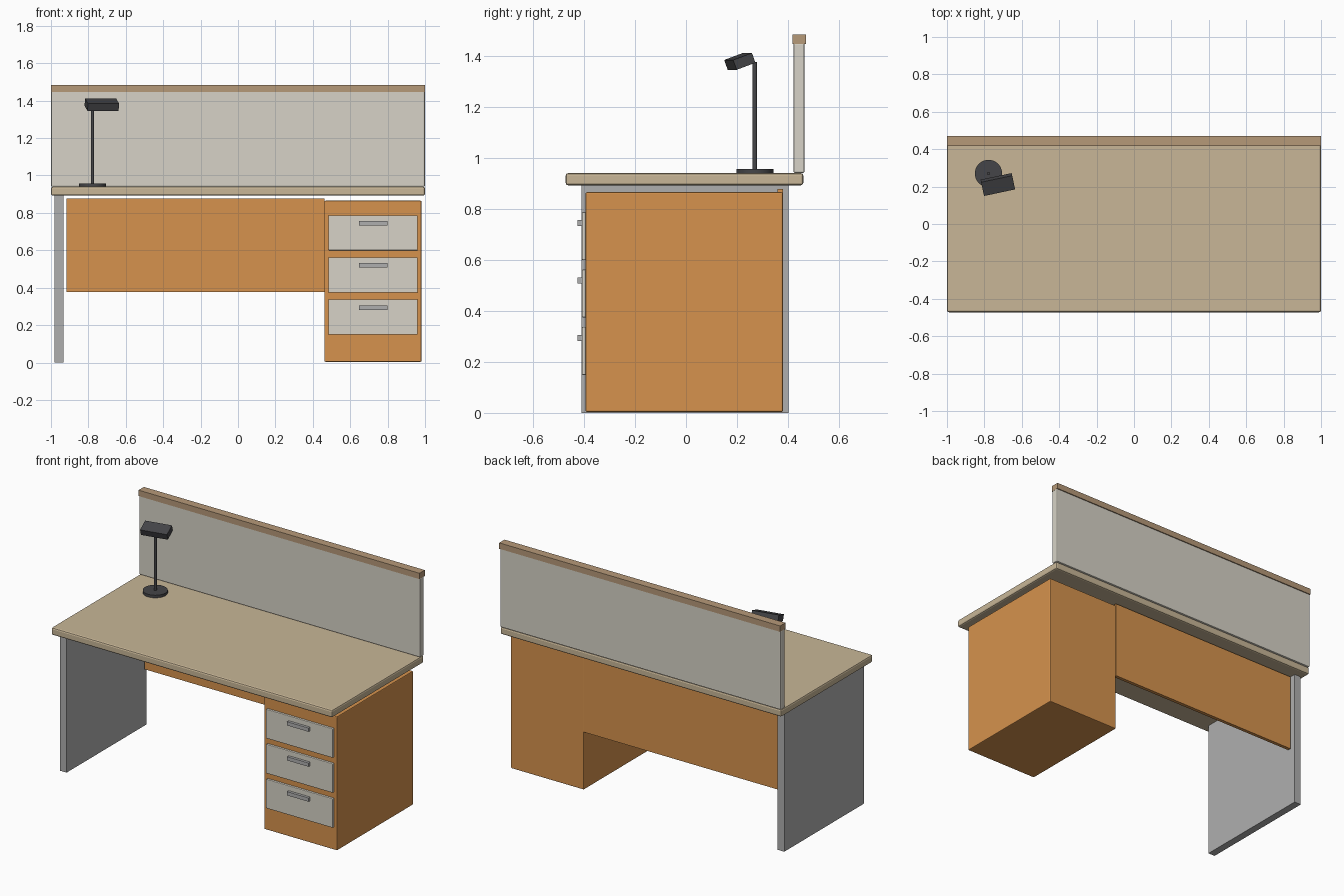
import bpy
import math

if "Cube" in bpy.data.objects:
    bpy.data.objects.remove(bpy.data.objects["Cube"])


def material(name, rgb):
    m = bpy.data.materials.new(name)
    m.diffuse_color = (*rgb, 1)
    m.use_nodes = True
    m.node_tree.nodes["Principled BSDF"].inputs["Base Color"].default_value = m.diffuse_color
    return m


TAN = material("tan_laminate", (0.58, 0.47, 0.31))
ORANGE = material("orange_wood", (0.67, 0.29, 0.075))
CREAM = material("cream_panel", (0.68, 0.65, 0.57))
BROWN = material("brown_trim", (0.47, 0.32, 0.19))
METAL = material("grey_metal", (0.43, 0.43, 0.43))
DARK = material("dark_metal", (0.06, 0.06, 0.065))


def finish(name, mat, bevel=0, segments=2):
    ob = bpy.context.object
    ob.name = name
    ob.data.materials.append(mat)
    bpy.ops.object.transform_apply(location=False, rotation=False, scale=True)
    if bevel:
        mod = ob.modifiers.new("bevel", 'BEVEL')
        mod.width = bevel
        mod.segments = segments
    return ob


def box(name, x, y, z, mat, bevel=0, segments=2):
    """Box spanning the given (min, max) ranges."""
    bpy.ops.mesh.primitive_cube_add(
        size=1, location=[sum(r) / 2 for r in (x, y, z)])
    bpy.context.object.scale = [r[1] - r[0] for r in (x, y, z)]
    return finish(name, mat, bevel, segments)


def cylinder(name, radius, x, y, z, mat, sides):
    bpy.ops.mesh.primitive_cylinder_add(
        vertices=sides, radius=radius, depth=z[1] - z[0],
        location=(x, y, sum(z) / 2))
    ob = finish(name, mat)
    bpy.ops.object.shade_smooth_by_angle(angle=math.radians(30))
    return ob


# Worktop, side leg and modesty panel
box("desktop", (-1, 1), (-0.472, 0.46), (0.892, 0.94), TAN, 0.01)
box("side_leg", (-0.981, -0.933), (-0.41, 0.402), (0, 0.892), METAL)
box("modesty_panel", (-0.917, 0.463), (0.359, 0.381), (0.376, 0.878), ORANGE)

# Privacy screen with top cap
box("privacy_screen", (-1, 1), (0.421, 0.465), (0.94, 1.452), CREAM, 0.007)
box("screen_cap", (-1, 1), (0.417, 0.471), (1.446, 1.484), BROWN)

# Drawer pedestal
box("pedestal", (0.462, 0.981), (-0.394, 0.38), (0.004, 0.865), ORANGE, 0.005)
for i in range(3):
    z = 0.243 + i * 0.225
    box(f"drawer_front_{i + 1}", (0.484, 0.96), (-0.408, -0.39),
        (z - 0.094, z + 0.094), CREAM, 0.004)
    box(f"drawer_handle_{i + 1}", (0.647, 0.80), (-0.425, -0.407),
        (z + 0.039, z + 0.063), METAL)

# Desk lamp
cylinder("lamp_base", 0.073, -0.778, 0.27, (0.938, 0.957), DARK, 32)
cylinder("lamp_pole", 0.009, -0.778, 0.27, (0.955, 1.376), DARK, 16)
bpy.ops.mesh.primitive_cube_add(
    size=1, location=(-0.728, 0.211, 1.378),
    rotation=(math.radians(20), 0, math.radians(12)))
bpy.context.object.scale = (0.17, 0.08, 0.041)
finish("lamp_head", DARK)
